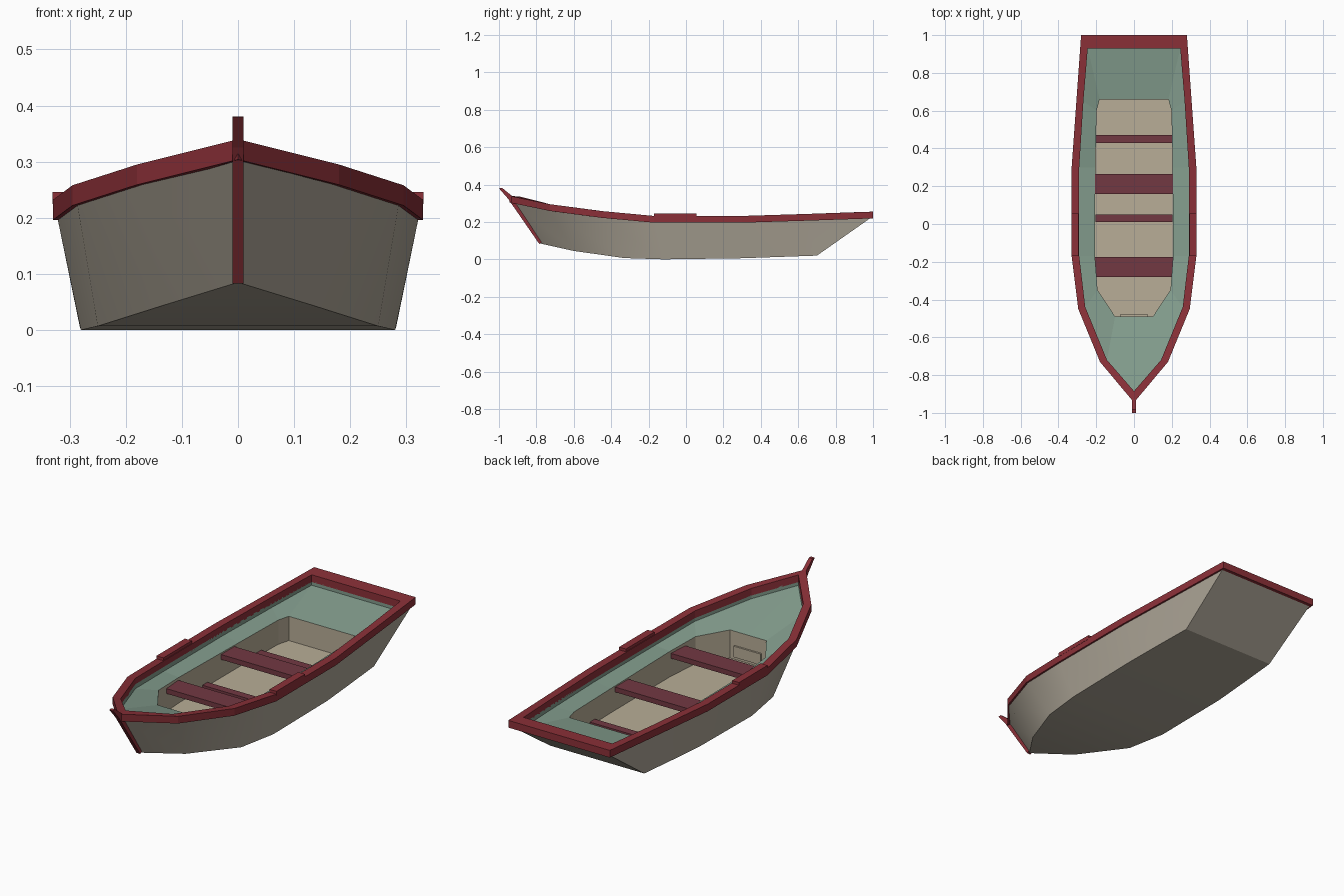
import bpy, math

if "Cube" in bpy.data.objects:
    bpy.data.objects.remove(bpy.data.objects["Cube"])

def material(name, rgb):
    m = bpy.data.materials.new(name)
    m.diffuse_color = (*rgb, 1)
    m.use_nodes = True
    m.node_tree.nodes["Principled BSDF"].inputs["Base Color"].default_value = m.diffuse_color
    return m

RED = material("red paint", (0.26, 0.03, 0.04))
DARK_RED = material("dark red paint", (0.17, 0.04, 0.055))
GREEN = material("green paint", (0.23, 0.34, 0.27))
BEIGE = material("beige wood", (0.48, 0.42, 0.31))
HULL = material("hull paint", (0.42, 0.38, 0.31))

def add_mesh(name, verts, faces, mat, smooth=False):
    me = bpy.data.meshes.new(name)
    me.from_pydata(verts, [], faces)
    me.materials.append(mat)
    ob = bpy.data.objects.new(name, me)
    bpy.context.collection.objects.link(ob)
    bpy.ops.object.select_all(action='DESELECT')
    ob.select_set(True)
    bpy.context.view_layer.objects.active = ob
    bpy.ops.object.mode_set(mode='EDIT')
    bpy.ops.mesh.select_all(action='SELECT')
    bpy.ops.mesh.normals_make_consistent(inside=False)
    bpy.ops.object.mode_set(mode='OBJECT')
    if smooth:
        bpy.ops.object.shade_smooth_by_angle(angle=math.radians(30))
    return ob

def mirror_loop(half):
    """Half outline (bow centre point first) -> closed symmetric outline."""
    return half + [(-x, y, z) for x, y, z in reversed(half[1:])]

def shift(half, dz=0.0, inset=0.0):
    return [(max(0, x - inset), y, z + dz) for x, y, z in half]

def loft(name, halves, mat, closed=False, cap=False, smooth=False):
    """Bridge symmetric outlines; optionally cap the last one with cross strips."""
    loops = [mirror_loop(h) for h in halves]
    n, k = len(loops[0]), len(loops)
    verts = [v for l in loops for v in l]
    faces = []
    for j in range(k if closed else k - 1):
        a, b = j * n, ((j + 1) % k) * n
        faces += [(a + i, a + (i + 1) % n, b + (i + 1) % n, b + i) for i in range(n)]
    if cap:
        o = (k - 1) * n
        faces.append((o, o + 1, o + n - 1))
        faces += [(o + i, o + i + 1, o + n - i - 1, o + n - i) for i in range(1, n // 2)]
    return add_mesh(name, verts, faces, mat, smooth)

def prism(name, profile, x0, x1, mat):
    """Extrude a y,z profile from x0 to x1."""
    n = len(profile)
    verts = [(x, y, z) for x in (x0, x1) for y, z in profile]
    faces = [tuple(range(n)), tuple(range(n, 2 * n))]
    faces += [(i, (i + 1) % n, n + (i + 1) % n, n + i) for i in range(n)]
    return add_mesh(name, verts, faces, mat)

def box(name, x0, x1, y0, y1, z0, z1, mat):
    return prism(name, [(y0, z0), (y1, z0), (y1, z1), (y0, z1)], x0, x1, mat)

# Half outlines from bow to stern
keel = [(0, -.78, .085), (.13, -.60, .045), (.25, -.33, .007), (.28, -.12, 0),
        (.282, .30, .006), (.272, .50, .013), (.26, .70, .02)]
outer = [(0, -.945, .34), (.18, -.73, .295), (.295, -.45, .258), (.33, -.17, .232),
         (.33, .30, .232), (.305, .65, .243), (.28, 1.0, .255)]
inner = [(0, -.885, .335), (.143, -.72, .293), (.258, -.44, .257), (.29, -.17, .232),
         (.29, .30, .232), (.268, .65, .243), (.245, .93, .253)]
pit = [(0, -.49, .185), (.10, -.49, .185), (.193, -.35, .18), (.207, -.17, .172),
       (.205, .30, .166), (.198, .60, .166), (.182, .66, .166)]

# Hull shell with flat bottom and raked transom
hull_top = shift(outer, -.036, .009)
hull_top[0] = (0, -.925, .304)
hull_top[-1] = (.272, .985, .22)
loft("hull", [hull_top, keel], HULL, cap=True, smooth=True)

# Gunwale rim
loft("gunwale", [shift(outer, -.036), outer, inner, shift(inner, -.036)], RED, closed=True)

# Deck with its short side wall, and the open cockpit
loft("deck", [shift(inner, -.03), shift(inner, -.052), pit], GREEN)
floor = [(x, y, .045) for x, y, z in pit]
loft("cockpit", [pit, floor], BEIGE, cap=True)
box("bow_locker_panel", -.075, .075, -.489, -.48, .06, .115, BEIGE)

# Seats and low foot braces
for i, y in enumerate((-.28, .16)):
    box(f"seat_{i + 1}", -.206, .206, y, y + .105, .135, .16, DARK_RED)
for i, y in enumerate((.01, .43)):
    box(f"foot_brace_{i + 1}", -.203, .203, y, y + .04, .044, .065, DARK_RED)

# Oar rest blocks on both rims
for side, s in (("left", -1), ("right", 1)):
    box(f"oar_rest_{side}", s * .293, s * .331, -.17, .055, .225, .246, RED)

# Stem post at the bow
prism("stem_post", [(-.785, .083), (-.952, .325), (-1.0, .38), (-.982, .381),
                    (-.925, .335), (-.765, .095)], -.01, .01, RED)
